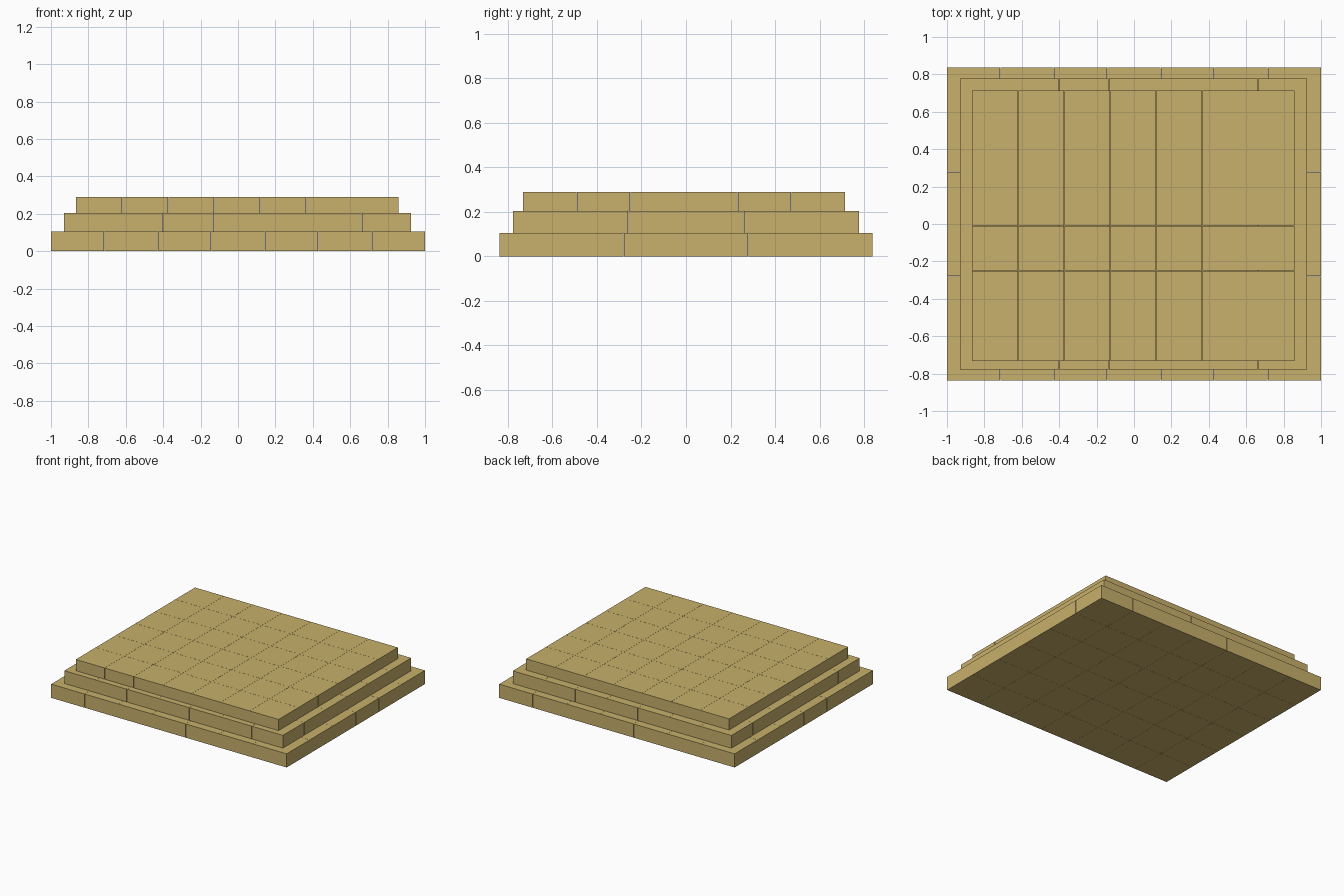
import bpy

if "Cube" in bpy.data.objects:
    bpy.data.objects.remove(bpy.data.objects["Cube"])

# Sandstone colour
stone = bpy.data.materials.new("sandstone")
stone.diffuse_color = (0.578, 0.434, 0.15, 1)
stone.use_nodes = True
stone.node_tree.nodes["Principled BSDF"].inputs["Base Color"].default_value = stone.diffuse_color

COLS, ROWS, JOINT = 7, 6, 0.001


def tier(name, x0, x1, y0, y1, z0, z1):
    """One layer of rectangular blocks, laid as a grid with hairline joints."""
    px = (x1 - x0 + JOINT) / COLS
    py = (y1 - y0 + JOINT) / ROWS
    w, d, h = px - JOINT, py - JOINT, z1 - z0
    bpy.ops.mesh.primitive_cube_add(size=1, location=(x0 + w / 2, y0 + d / 2, z0 + h / 2))
    block = bpy.context.object
    block.name = name
    block.scale = (w, d, h)
    bpy.ops.object.transform_apply(location=False, rotation=False, scale=True)
    for label, count, step in (("columns", COLS, (px, 0, 0)), ("rows", ROWS, (0, py, 0))):
        arr = block.modifiers.new(label, 'ARRAY')
        arr.count = count
        arr.use_relative_offset = False
        arr.use_constant_offset = True
        arr.constant_offset_displace = step
    block.data.materials.append(stone)


# Three stepped layers, each smaller than the one below
tier("bottom_step_blocks", -1.0, 1.0, -0.838, 0.838, 0.0, 0.105)
tier("middle_step_blocks", -0.93, 0.926, -0.778, 0.778, 0.106, 0.204)
tier("top_step_blocks", -0.865, 0.857, -0.732, 0.714, 0.204, 0.29)
